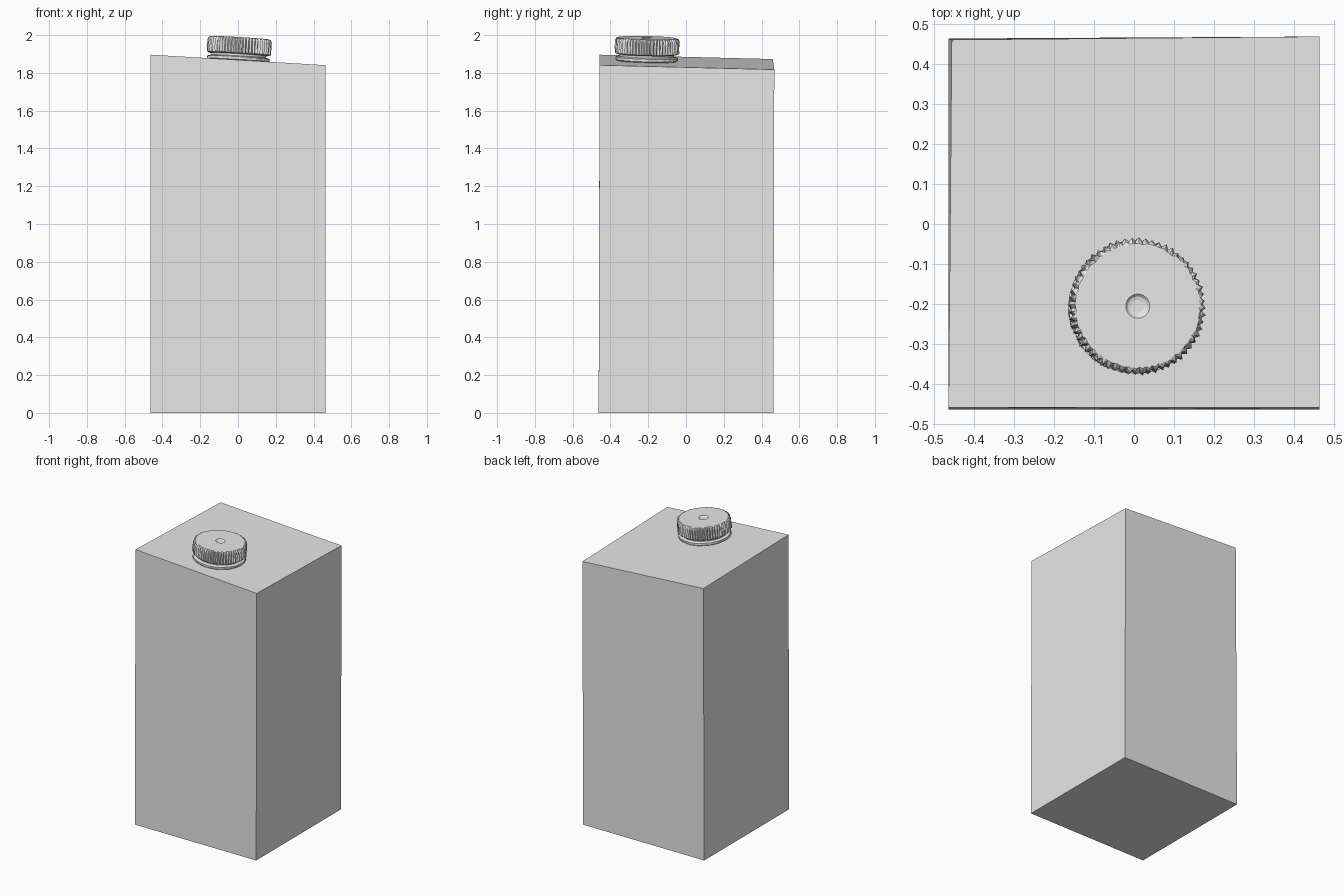
import bpy, bmesh, math, random
from mathutils import Matrix, Vector

random.seed(4)
if "Cube" in bpy.data.objects:
    bpy.data.objects.remove(bpy.data.objects["Cube"], do_unlink=True)

grey = bpy.data.materials.new("light_grey")
grey.use_nodes = True
grey.diffuse_color = (0.8, 0.8, 0.8, 1)
grey.node_tree.nodes["Principled BSDF"].inputs["Base Color"].default_value = (0.8, 0.8, 0.8, 1)


def add_object(name, bm):
    bmesh.ops.recalc_face_normals(bm, faces=bm.faces)
    mesh = bpy.data.meshes.new(name)
    bm.to_mesh(mesh)
    bm.free()
    mesh.materials.append(grey)
    obj = bpy.data.objects.new(name, mesh)
    bpy.context.collection.objects.link(obj)
    return obj


# Carton: a tall box whose top slopes down to the left and the back
bm = bmesh.new()
bmesh.ops.create_cube(bm, size=0.925)
for v in bm.verts:
    x, y, z = v.co
    if z < 0:
        v.co.z = 0
    else:
        v.co.z = 1.857 - 0.06 * x - 0.025 * y
        v.co.y += 0.005
        if x < 0 and y > 0:
            v.co.x += 0.008
            v.co.y -= 0.008
add_object("carton", bm)

# The cap parts share an axis square to the sloping top
normal = Vector((0.06, 0.025, 1)).normalized()
place = Matrix.Translation((0.002, -0.208, 1.862)) @ normal.to_track_quat('Z', 'Y').to_matrix().to_4x4()


def lathe(name, profile, sides, wobble=0.0, ribs=False):
    """Spin (radius, height) points into rings; ribs push every other side in."""
    bm = bmesh.new()
    rings = []
    for r, h in profile:
        if r == 0:
            rings.append([bm.verts.new((0, 0, h))] * sides)
            continue
        ring = []
        for i in range(sides):
            a = math.tau * i / sides
            rr = r
            if r > 0.1:
                rr += random.uniform(-wobble, wobble)
                if ribs and r > 0.16 and i % 2:
                    rr -= 0.009
            ring.append(bm.verts.new((rr * math.cos(a), rr * math.sin(a), h)))
        rings.append(ring)
    for low, high in zip(rings, rings[1:]):
        for i in range(sides):
            j = (i + 1) % sides
            corners = dict.fromkeys((low[i], low[j], high[j], high[i]))
            bm.faces.new(list(corners))
    bmesh.ops.transform(bm, matrix=place, verts=bm.verts)
    return add_object(name, bm)


# Tamper ring, neck and ribbed screw cap with a small dimple
lathe("tamper_ring", [(0, -0.002), (0.155, -0.002), (0.165, 0.006), (0.165, 0.02), (0.15, 0.025), (0, 0.025)],
      64, 0.002)
lathe("neck", [(0, 0), (0.145, 0), (0.145, 0.05), (0, 0.05)], 48)
lathe("screw_cap", [(0, 0.036), (0.155, 0.036), (0.17, 0.042), (0.17, 0.075), (0.17, 0.108),
                    (0.165, 0.12), (0.155, 0.124), (0.03, 0.124), (0.024, 0.118), (0.016, 0.116), (0, 0.116)],
      120, 0.003, True)
